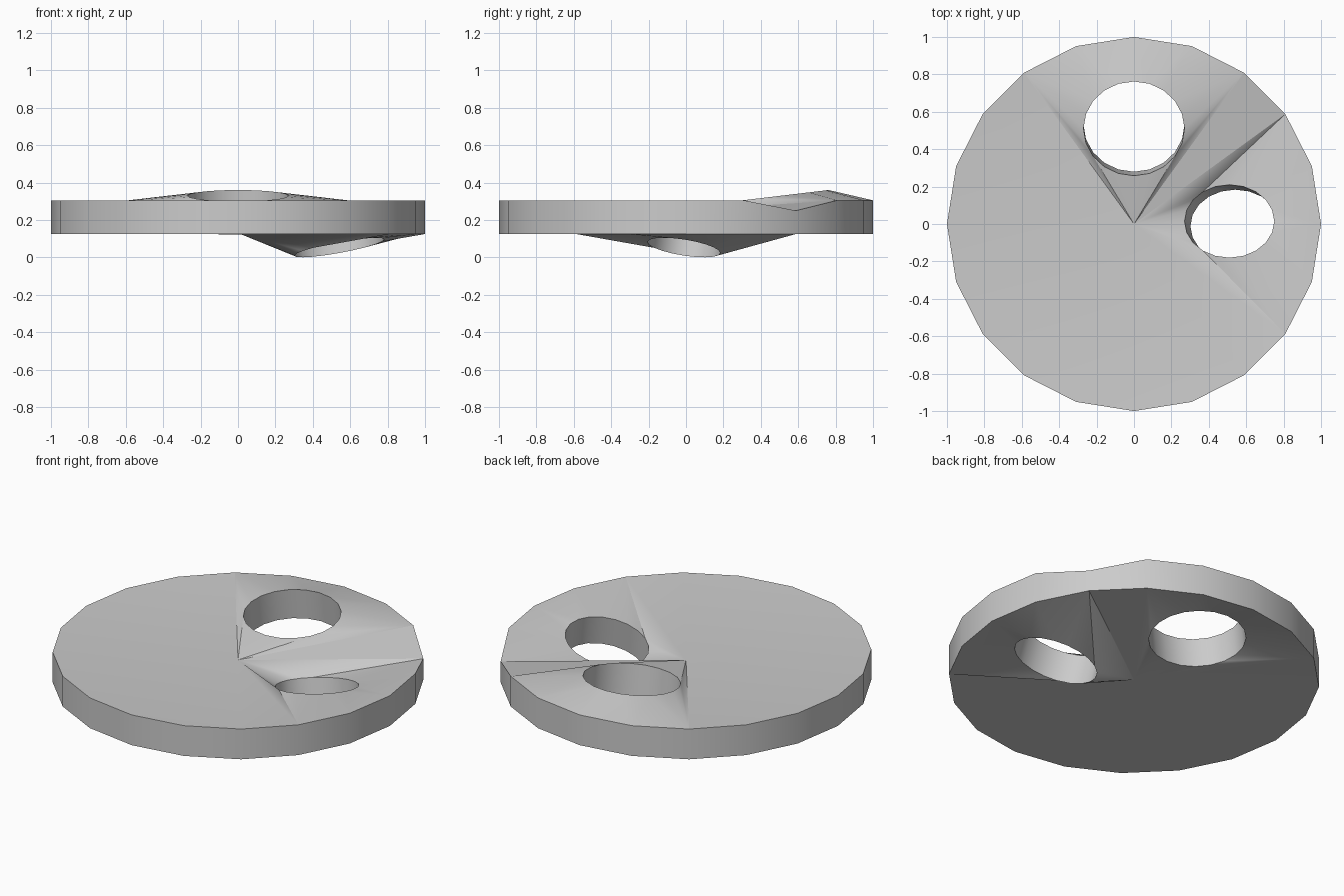
import bpy, bmesh
from math import cos, sin, pi
from mathutils import Vector

if "Cube" in bpy.data.objects:
    bpy.data.objects.remove(bpy.data.objects["Cube"])

SIDES, HOLE_SIDES, THICK = 20, 20, 0.18
bm = bmesh.new()
top_z, lower = {}, {}          # final top height and lower partner position


def add(x, y, zt, low):
    v = bm.verts.new((x, y, 0))
    top_z[v] = zt
    lower[v] = Vector(low)
    return v


def edge(a, b):
    return bm.edges.get((a, b)) or bm.edges.new((a, b))


# Outline: 20-sided rim with one notched corner, and a slightly sunk centre
centre = add(0, 0, 0.25, (0, 0, 0.13))
rim = []
for i in range(SIDES):
    a = 2 * pi * i / SIDES
    x, y = cos(a), sin(a)
    rim.append(add(x, y, 0.25 if i == 2 else 0.305, (x, y, 0.125)))


def hole_loop(cx, cy, cz, rx, ry, sx, sy):
    """Elliptical hole lying on a tilted plane with slopes sx, sy."""
    n = Vector((-sx, -sy, 1)).normalized()
    loop = []
    for i in range(HOLE_SIDES):
        a = 2 * pi * i / HOLE_SIDES
        dx, dy = rx * cos(a), ry * sin(a)
        z = cz + sx * dx + sy * dy
        low = Vector((cx + dx, cy + dy, z)) - n * THICK
        loop.append(add(cx + dx, cy + dy, z, low))
    return loop


def fill_sector(first, last, hole):
    """Triangulate a pie sector of the disc around its hole."""
    outer = [centre] + [rim[i % SIDES] for i in range(first, last + 1)]
    edges = [edge(l[i - 1], l[i]) for l in (outer, hole) for i in range(len(l))]
    bmesh.ops.triangle_fill(bm, edges=edges, use_beauty=True, normal=(0, 0, 1))


# Raised hole at the back, sunken tilted hole on the right
raised = hole_loop(0, 0.51, 0.33, 0.27, 0.252, 0, 0.12)
sunken = hole_loop(0.51, 0.015, 0.228, 0.24, 0.195, 0.18, -0.15)
fill_sector(3, 7, raised)
fill_sector(-2, 2, sunken)

# Plain fan over the rest of the disc
for i in [2] + list(range(7, 18)):
    bm.faces.new((centre, rim[i], rim[(i + 1) % SIDES]))

# Underside and walls
bm.normal_update()
for f in bm.faces:
    if f.normal.z < 0:
        f.normal_flip()
tops = list(bm.faces)
under = {v: bm.verts.new(p) for v, p in lower.items()}
for f in tops:
    bm.faces.new([under[v] for v in reversed(f.verts)])
for loop in (rim, raised, sunken):
    for i in range(len(loop)):
        a, b = loop[i - 1], loop[i]
        bm.faces.new((a, under[a], under[b], b))
for v, z in top_z.items():
    v.co.z = z
bmesh.ops.recalc_face_normals(bm, faces=bm.faces)

mesh = bpy.data.meshes.new("pierced_disc")
bm.to_mesh(mesh)
bm.free()
disc = bpy.data.objects.new("pierced_disc", mesh)
bpy.context.collection.objects.link(disc)
bpy.context.view_layer.objects.active = disc
disc.select_set(True)
bpy.ops.object.shade_smooth_by_angle(angle=pi / 6)
